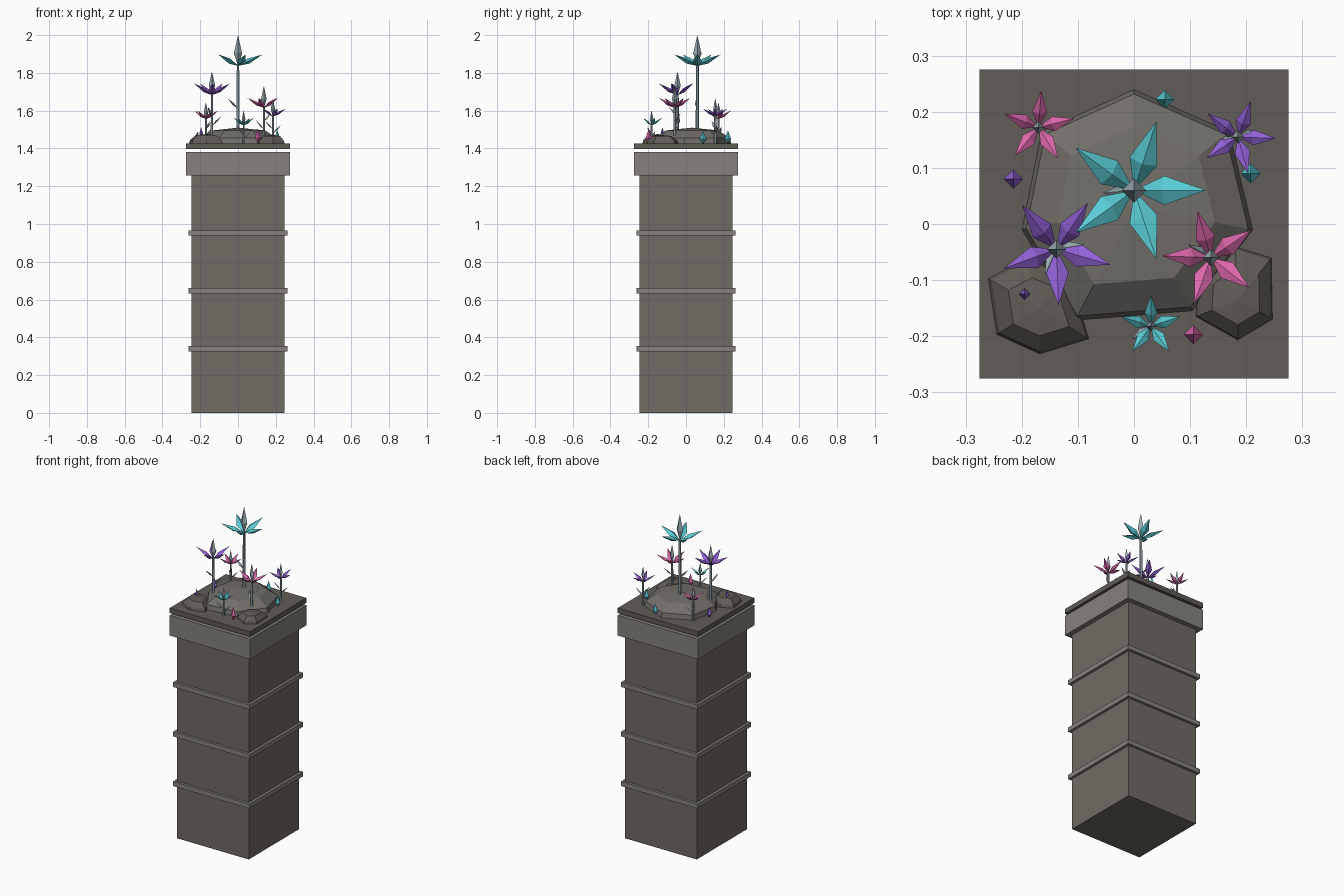
import bpy, bmesh, math
from mathutils import Vector, Matrix

if "Cube" in bpy.data.objects:
    bpy.data.objects.remove(bpy.data.objects["Cube"])


def mat(name, rgb):
    m = bpy.data.materials.new(name)
    m.diffuse_color = (*rgb, 1)
    m.use_nodes = True
    m.node_tree.nodes["Principled BSDF"].inputs["Base Color"].default_value = m.diffuse_color
    return m


STONE = mat("stone", (0.16, 0.145, 0.125))
TRIM = mat("trim_stone", (0.24, 0.225, 0.2))
DARK = mat("dark_stone", (0.12, 0.11, 0.095))
ROCK = mat("rock", (0.17, 0.16, 0.145))
STEM = mat("pale_stem", (0.33, 0.43, 0.47))
TEAL = mat("teal", (0.1, 0.6, 0.66))
PURPLE = mat("purple", (0.29, 0.12, 0.68))
PINK = mat("pink", (0.75, 0.14, 0.42))


def finish(name, bm, material):
    bmesh.ops.recalc_face_normals(bm, faces=bm.faces)
    me = bpy.data.meshes.new(name)
    bm.to_mesh(me)
    bm.free()
    me.materials.append(material)
    ob = bpy.data.objects.new(name, me)
    bpy.context.collection.objects.link(ob)
    return ob


def block(name, half, z0, z1, material):
    bm = bmesh.new()
    bmesh.ops.create_cube(bm, size=1, matrix=Matrix.Translation((0, 0, (z0 + z1) / 2))
                          @ Matrix.Diagonal((2 * half, 2 * half, z1 - z0, 1)))
    finish(name, bm, material)


def spike(bm, a, b, wide, thick, at):
    """Four-sided crystal from a to b, widest at fraction `at`."""
    a, b = Vector(a), Vector(b)
    d = (b - a).normalized()
    side = Vector((-d.y, d.x, 0))
    side = side.normalized() if side.length > 0.05 else Vector((1, 0, 0))
    up = d.cross(side)
    m = a.lerp(b, at)
    ring = [bm.verts.new(m + o) for o in (side * wide, up * thick, -side * wide, -up * thick)]
    va, vb = bm.verts.new(a), bm.verts.new(b)
    for i in range(4):
        p, q = ring[i], ring[(i + 1) % 4]
        bm.faces.new((p, q, vb))
        bm.faces.new((q, p, va))


def rock(name, base, centre, rings, material):
    """Faceted dome: base outline repeated at (scale, z), closed by a peak."""
    bm = bmesh.new()
    c = Vector(centre)
    loops = [[bm.verts.new((*(c + (Vector(p) - c) * s), z)) for p in base] for s, z in rings[:-1]]
    n = len(base)
    bm.faces.new(loops[0])
    for lo, hi in zip(loops, loops[1:]):
        for i in range(n):
            j = (i + 1) % n
            bm.faces.new((lo[i], lo[j], hi[j], hi[i]))
    peak = bm.verts.new((*c, rings[-1][1]))
    for i in range(n):
        bm.faces.new((loops[-1][i], loops[-1][(i + 1) % n], peak))
    finish(name, bm, material)


# Pillar, bands, capital and floating slab
block("pillar", 0.246, 0, 1.257, STONE)
for i, z in enumerate((0.325, 0.632, 0.938)):
    block(f"band_{i + 1}", 0.262, z, z + 0.028, TRIM)
block("capital", 0.275, 1.257, 1.382, TRIM)
block("top_slab", 0.275, 1.396, 1.427, DARK)

# Rocks
rock("mound", [(0, .24), (.17, .165), (.212, -.01), (.105, -.155), (-.105, -.172), (-.2, -.01), (-.165, .165)],
     (0, 0.03), [(1, 1.425), (0.96, 1.455), (0.68, 1.495), (0, 1.51)], ROCK)
rock("left_rock", [(-.26, -.097), (-.19, -.06), (-.115, -.09), (-.08, -.205), (-.168, -.232), (-.245, -.197)],
     (-.17, -.15), [(1, 1.425), (0.93, 1.444), (0.6, 1.47), (0, 1.476)], DARK)
rock("right_rock", [(.18, -.04), (.245, -.06), (.247, -.17), (.185, -.207), (.11, -.165), (.115, -.09)],
     (.185, -.135), [(1, 1.425), (0.95, 1.44), (0.62, 1.465), (0, 1.472)], DARK)

# Flowers: x, y, hub height, bud top, petal reach, petal rise, turn, leaves, colour
flowers = [
    (0, .06, 1.837, 2.0, .129, .06, 0, [(1.61, 185)], TEAL),
    (-.138, -.045, 1.682, 1.808, .1, .062, -16, [(1.52, 10), (1.57, 245)], PURPLE),
    (.137, -.06, 1.615, 1.732, .087, .052, 34, [(1.5, 150), (1.54, 40)], PINK),
    (.185, .155, 1.57, 1.665, .068, .04, -2, [(1.48, 10), (1.5, 200)], PURPLE),
    (-.17, .172, 1.555, 1.645, .066, .045, 14, [(1.47, 20), (1.5, 300)], PINK),
    (.03, -.182, 1.522, 1.602, .056, .04, 18, [(1.45, 25), (1.47, 215)], TEAL),
]
for k, (x, y, hub, top, r, rise, turn, leaves, colour) in enumerate(flowers, 1):
    bm = bmesh.new()
    for i in range(5):
        t = math.radians(turn + 72 * i)
        spike(bm, (x, y, hub), (x + r * math.cos(t), y + r * math.sin(t), hub + rise),
              r * 0.2, r * 0.11, 0.42)
    finish(f"petals_{k}", bm, colour)
    # central bud
    bm = bmesh.new()
    spike(bm, (x, y, hub), (x, y, top), r * 0.17, r * 0.17, 0.4)
    finish(f"bud_{k}", bm, STEM)
    # stem and leaves
    bm = bmesh.new()
    sr = 0.003 + r * 0.035
    h = hub + 0.01 - 1.425
    bmesh.ops.create_cone(bm, cap_ends=True, segments=6, radius1=sr * 1.2, radius2=sr, depth=h,
                          matrix=Matrix.Translation((x, y, 1.425 + h / 2)))
    for z, a in leaves:
        t = math.radians(a)
        ln = 0.03 + r * 0.2
        spike(bm, (x, y, z), (x + ln * math.cos(t), y + ln * math.sin(t), z + ln),
              ln * 0.2, ln * 0.1, 0.45)
    finish(f"stem_{k}", bm, STEM)

# Loose crystals
for k, (x, y, z0, z1, r, colour) in enumerate([
        (.055, .222, 1.425, 1.495, .017, TEAL), (.208, .09, 1.425, 1.495, .018, TEAL),
        (-.215, .08, 1.425, 1.49, .017, PURPLE), (-.195, -.125, 1.46, 1.512, .01, PURPLE),
        (.106, -.197, 1.425, 1.508, .017, PINK)], 1):
    bm = bmesh.new()
    spike(bm, (x, y, z0), (x, y, z1), r, r, 0.35)
    finish(f"crystal_{k}", bm, colour)
